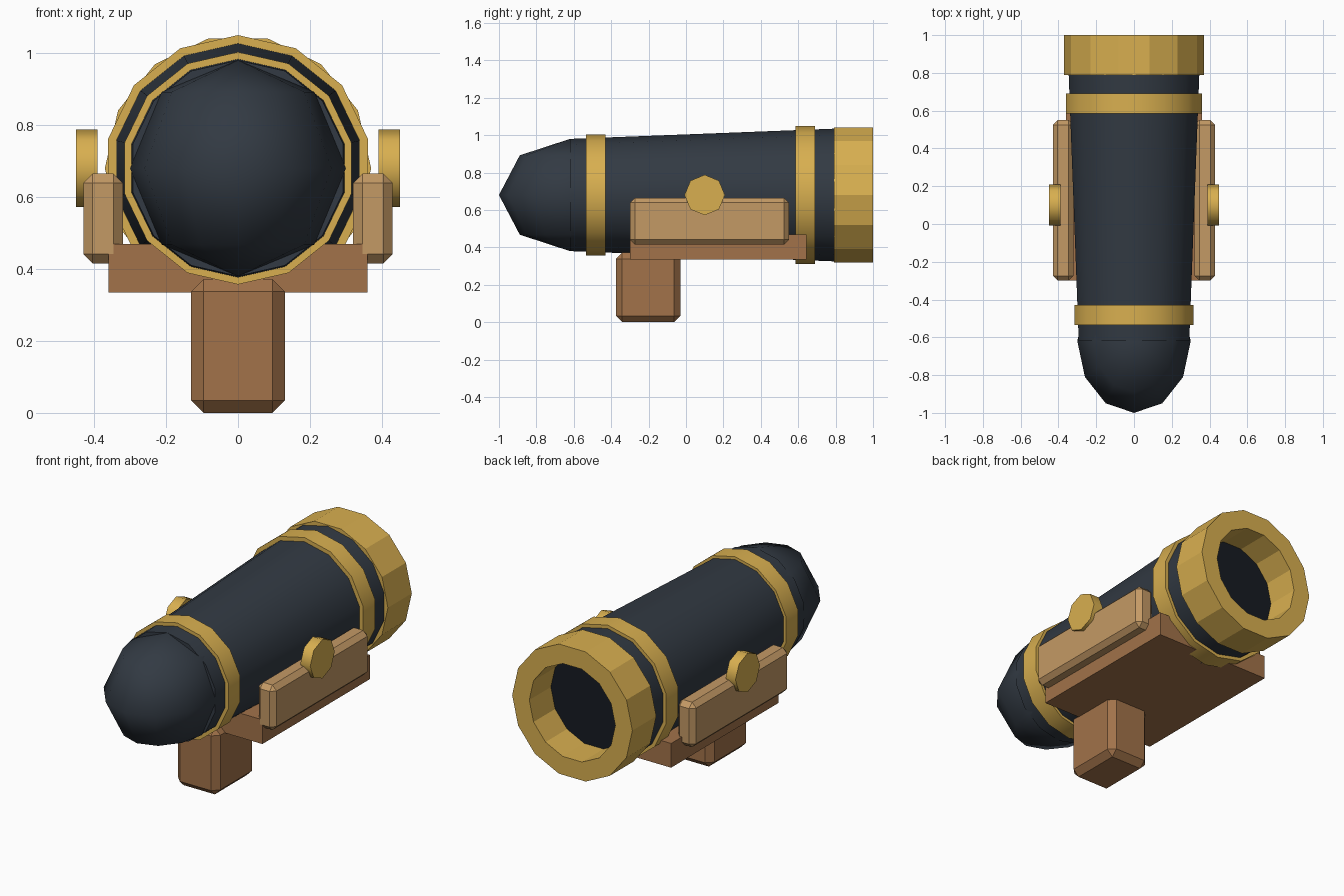
import bpy, bmesh, math
from mathutils import Matrix

if "Cube" in bpy.data.objects:
    bpy.data.objects.remove(bpy.data.objects["Cube"])

AXIS_Z = 0.68  # height of the barrel axis


def material(name, rgb):
    m = bpy.data.materials.new(name)
    m.diffuse_color = (*rgb, 1)
    m.use_nodes = True
    m.node_tree.nodes["Principled BSDF"].inputs["Base Color"].default_value = m.diffuse_color
    return m


GOLD = material("brass", (0.69, 0.43, 0.08))
IRON = material("iron", (0.032, 0.042, 0.056))
BORE = material("bore_dark", (0.008, 0.011, 0.016))
LIGHT = material("light_wood", (0.55, 0.32, 0.13))
DARK = material("dark_wood", (0.36, 0.17, 0.068))


def finish(name, bm, mat, smooth=None):
    bmesh.ops.recalc_face_normals(bm, faces=bm.faces)
    mesh = bpy.data.meshes.new(name)
    bm.to_mesh(mesh)
    bm.free()
    mesh.materials.append(mat)
    ob = bpy.data.objects.new(name, mesh)
    bpy.context.collection.objects.link(ob)
    if smooth:
        bpy.ops.object.select_all(action='DESELECT')
        ob.select_set(True)
        bpy.context.view_layer.objects.active = ob
        bpy.ops.object.shade_smooth_by_angle(angle=math.radians(smooth))
    return ob


def lathe(name, profile, mat, top_vertex=True, closed=False, smooth=None, n=14):
    """Turn (radius, y) points around the barrel axis."""
    bm = bmesh.new()
    phase = math.pi / 2 if top_vertex else 0
    rings = []
    for r, y in profile:
        angles = [phase + 2 * math.pi * i / n for i in range(n)]
        rings.append([bm.verts.new((r * math.cos(a), y, AXIS_Z + r * math.sin(a)))
                      for a in angles])
    pairs = list(zip(rings, rings[1:]))
    if closed:
        pairs.append((rings[-1], rings[0]))
    else:
        bm.faces.new(rings[0])
        bm.faces.new(rings[-1])
    for a, b in pairs:
        for i in range(n):
            j = (i + 1) % n
            bm.faces.new((a[i], a[j], b[j], b[i]))
    return finish(name, bm, mat, smooth)


def box(name, lo, hi, mat, bevel=0):
    bm = bmesh.new()
    size = [h - l for l, h in zip(lo, hi)]
    mid = [(l + h) / 2 for l, h in zip(lo, hi)]
    bmesh.ops.create_cube(bm, size=1, matrix=Matrix.Translation(mid) @ Matrix.Diagonal((*size, 1)))
    if bevel:
        bmesh.ops.bevel(bm, geom=bm.edges[:], offset=bevel, segments=1, affect='EDGES')
    return finish(name, bm, mat)


# Tapered barrel with rounded breech
lathe("barrel", [(0.30, -0.62), (0.355, 0.80)], IRON, smooth=30)
bm = bmesh.new()
bmesh.ops.create_uvsphere(bm, u_segments=12, v_segments=4, radius=1,
                          matrix=Matrix.Translation((0, -0.62, AXIS_Z))
                          @ Matrix.Diagonal((0.30, 0.38, 0.30, 1)))
finish("breech_dome", bm, IRON, smooth=80)

# Brass bands, hollow muzzle and dark bore
lathe("rear_band", [(0.323, -0.535), (0.323, -0.43)], GOLD, smooth=30)
lathe("front_band", [(0.37, 0.585), (0.37, 0.69)], GOLD, smooth=30)
lathe("muzzle", [(0.37, 0.79), (0.37, 1.0), (0.265, 1.0), (0.265, 0.79)], GOLD,
      top_vertex=False, closed=True)
lathe("bore", [(0.268, 0.78), (0.268, 0.81)], BORE, top_vertex=False)

# Wooden cradle: side cheeks and trunnion caps on both sides
for side, s in (("left", -1), ("right", 1)):
    x0, x1 = sorted((s * 0.32, s * 0.43))
    box(side + "_cheek", (x0, -0.30, 0.415), (x1, 0.55, 0.665), LIGHT, 0.026)
    bm = bmesh.new()
    bmesh.ops.create_cone(bm, cap_ends=True, segments=8, radius1=0.108, radius2=0.108,
                          depth=0.06, matrix=Matrix.Translation((s * 0.42, 0.10, AXIS_Z))
                          @ Matrix.Rotation(math.pi / 2, 4, 'Y'))
    finish(side + "_trunnion_cap", bm, GOLD, smooth=50)

# Bed plate and support post
box("bed_plate", (-0.36, -0.30, 0.335), (0.36, 0.645, 0.47), DARK)
box("support_post", (-0.13, -0.375, 0.0), (0.13, -0.03, 0.372), DARK, 0.034)
